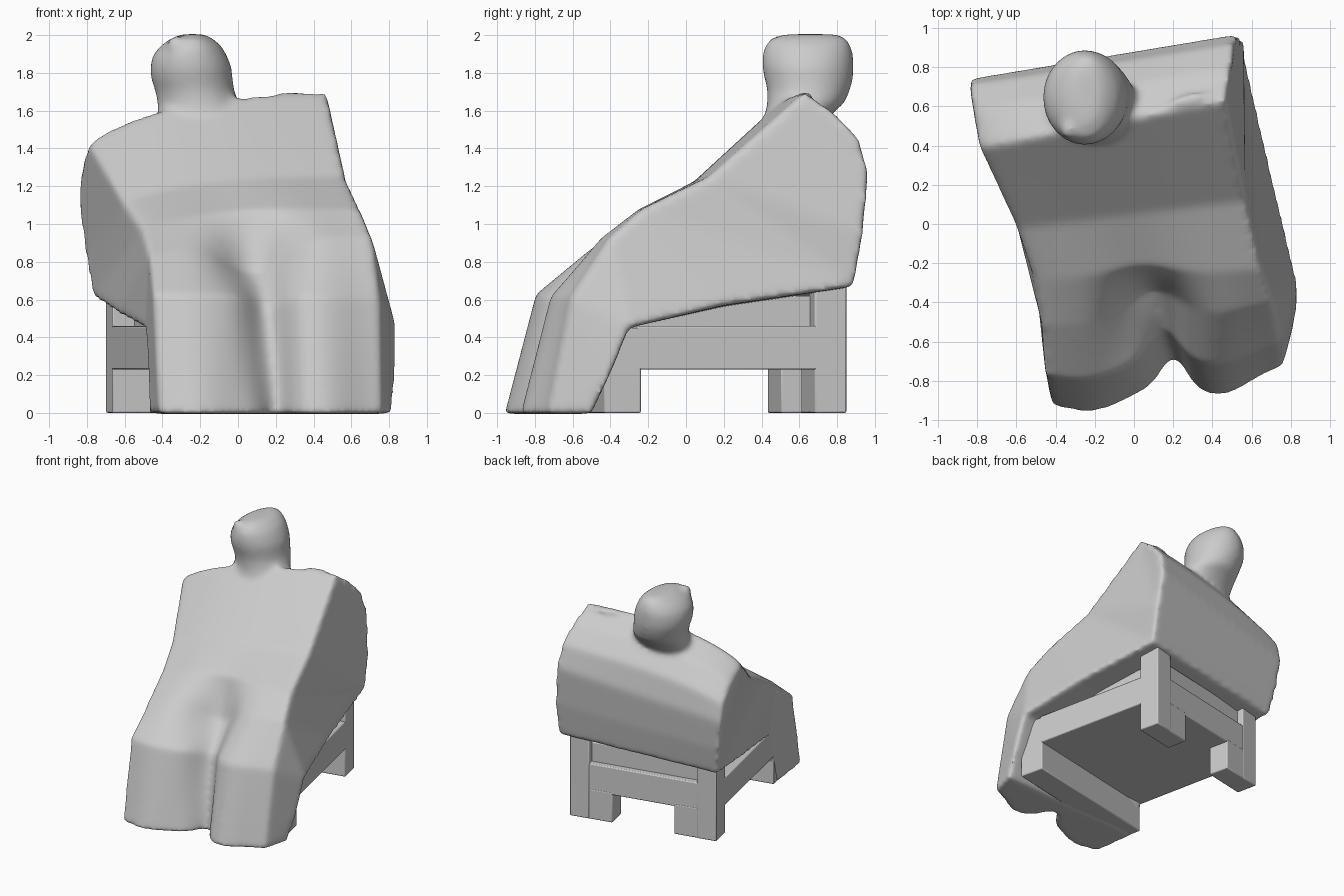
import bpy, bmesh, math
from mathutils import Vector, Matrix

if "Cube" in bpy.data.objects:
    bpy.data.objects.remove(bpy.data.objects["Cube"])

TURN = math.radians(12)


def finish(name, bm, angle):
    bmesh.ops.recalc_face_normals(bm, faces=bm.faces)
    me = bpy.data.meshes.new(name)
    bm.to_mesh(me)
    bm.free()
    ob = bpy.data.objects.new(name, me)
    bpy.context.collection.objects.link(ob)
    bpy.ops.object.select_all(action='DESELECT')
    ob.select_set(True)
    bpy.context.view_layer.objects.active = ob
    bpy.ops.object.shade_smooth_by_angle(angle=math.radians(angle))
    return ob


def loft(bm, rings):
    """Skin a row of equal closed rings and cap both ends with strips."""
    vs = [[bm.verts.new(p) for p in r] for r in rings]
    n = len(vs[0])
    for a, b in zip(vs, vs[1:]):
        for i in range(n):
            j = (i + 1) % n
            bm.faces.new((a[i], a[j], b[j], b[i]))
    for r in (vs[0], vs[-1]):
        for i in range((n - 1) // 2):
            bm.faces.new(list(dict.fromkeys((r[i], r[i + 1], r[n - 2 - i], r[n - 1 - i]))))


def bell(t, c, w):
    return math.exp(-((t - c) / w) ** 2)


# Cloak side outlines: hem, knee, lap, belly, shoulder, back, underside, rear hem
LEFT = [(-.42, -.89, -.005), (-.45, -.75, .63), (-.47, -.50, .83), (-.51, -.28, .97),
        (-.60, -.02, 1.10), (-.79, .39, 1.42), (-.82, .58, 1.34), (-.84, .71, 1.22),
        (-.845, .74, 1.08), (-.81, .72, .84), (-.77, .68, .61), (-.65, .2, .53),
        (-.49, -.40, .44), (-.48, -.46, .25), (-.47, -.55, -.005)]
RIGHT = [(.76, -.72, -.005), (.75, -.60, .61), (.71, -.40, .93), (.65, -.23, 1.08),
         (.57, .12, 1.25), (.47, .63, 1.70), (.50, .80, 1.58), (.51, .92, 1.45),
         (.53, .97, 1.27), (.56, .94, .95), (.56, .89, .67), (.72, .2, .57),
         (.84, -.3, .45), (.84, -.38, .25), (.82, -.50, -.005)]
# Groove between the legs (y, z, centre, width) and leg bulge, for the first points
GROOVE = [(.14, 0, .53, .07), (.15, -.06, .50, .09), (.13, -.14, .47, .16), (.04, 0, .47, .2)]
BULGE = [.10, .07, .03, .01]
SWELL = {3: .05, 4: .06, 5: .10, 6: .08, 7: .05}

bm = bmesh.new()
rings = []
for k in range(41):
    t = k / 40
    ring = []
    for i, (a, b) in enumerate(zip(LEFT, RIGHT)):
        p = Vector(a).lerp(Vector(b), t)
        if i < 4:
            gy, gz, c, w = GROOVE[i]
            g = bell(t, c, w)
            legs = bell(t, .19, .2) + 1.1 * bell(t, .74, .17)
            p.y += gy * g - BULGE[i] * legs
            p.z += gz * g + (.02 * legs if i == 2 else 0)
        if i in SWELL:
            p.z += SWELL[i] * math.sin(math.pi * t ** .7)
        ring.append(p)
    rings.append(ring)
loft(bm, rings)

# Head and neck: stacked ovals (z, x, y, rx, ry)
HEAD = [(1.42, -.19, .54, .22, .13), (1.53, -.19, .57, .24, .16), (1.59, -.20, .60, .23, .18),
        (1.64, -.21, .635, .215, .205), (1.71, -.23, .65, .21, .22), (1.77, -.245, .65, .217, .235),
        (1.83, -.25, .645, .217, .243), (1.89, -.255, .645, .198, .242), (1.94, -.25, .645, .165, .23),
        (1.98, -.245, .65, .115, .205), (2.005, -.24, .66, .06, .14)]
loft(bm, [[(x + rx * math.cos(q * math.pi / 16), y + ry * math.sin(q * math.pi / 16), z)
           for q in range(32)] for z, x, y, rx, ry in HEAD])


# Nose and the fold on the shoulder
def blob(loc, size, spin=0):
    m = Matrix.Translation(loc) @ Matrix.Rotation(spin, 4, 'Z') @ Matrix.Diagonal((*size, 1))
    bmesh.ops.create_uvsphere(bm, u_segments=16, v_segments=10, radius=1, matrix=m)


blob((-.33, .48, 1.95), (.05, .05, .05))
blob((.28, .635, 1.675), (.12, .03, .025), .25)

figure = finish("cloaked_figure", bm, 50)
rm = figure.modifiers.new("fuse", 'REMESH')
rm.mode = 'VOXEL'
rm.voxel_size = .018
rm.use_smooth_shade = True
sm = figure.modifiers.new("soften", 'SMOOTH')
sm.factor = .5
sm.iterations = 18


# Stool, built square and turned
def block(name, u, v, z, bevel=.008):
    b = bmesh.new()
    bmesh.ops.create_cube(b, size=1)
    for w in b.verts:
        w.co = Vector([r[0] + (c + .5) * (r[1] - r[0]) for c, r in zip(w.co, (u, v, z))])
    b.transform(Matrix.Rotation(TURN, 4, 'Z'))
    ob = finish(name, b, 30)
    mod = ob.modifiers.new("edge", 'BEVEL')
    mod.width = bevel
    mod.segments = 2
    return ob


U0, U1 = -.56, .645
block("stool_seat", (U0, U1), (-.40, .728), (.23, .46))
block("seat_cushion", (U0 + .12, U1 - .12), (-.38, .68), (.40, .62))
block("stool_front_panel", (U0, U1), (-.58, -.38), (0, .45))
for side, edge, d in (("left", U0, 1), ("right", U1, -1)):
    post = sorted((edge, edge + d * .16))
    foot = sorted((edge, edge + d * .35))
    block(side + "_rear_post", post, (.56, .732), (0, .70))
    block(side + "_rear_foot", foot, (.56, .73), (0, .25))
